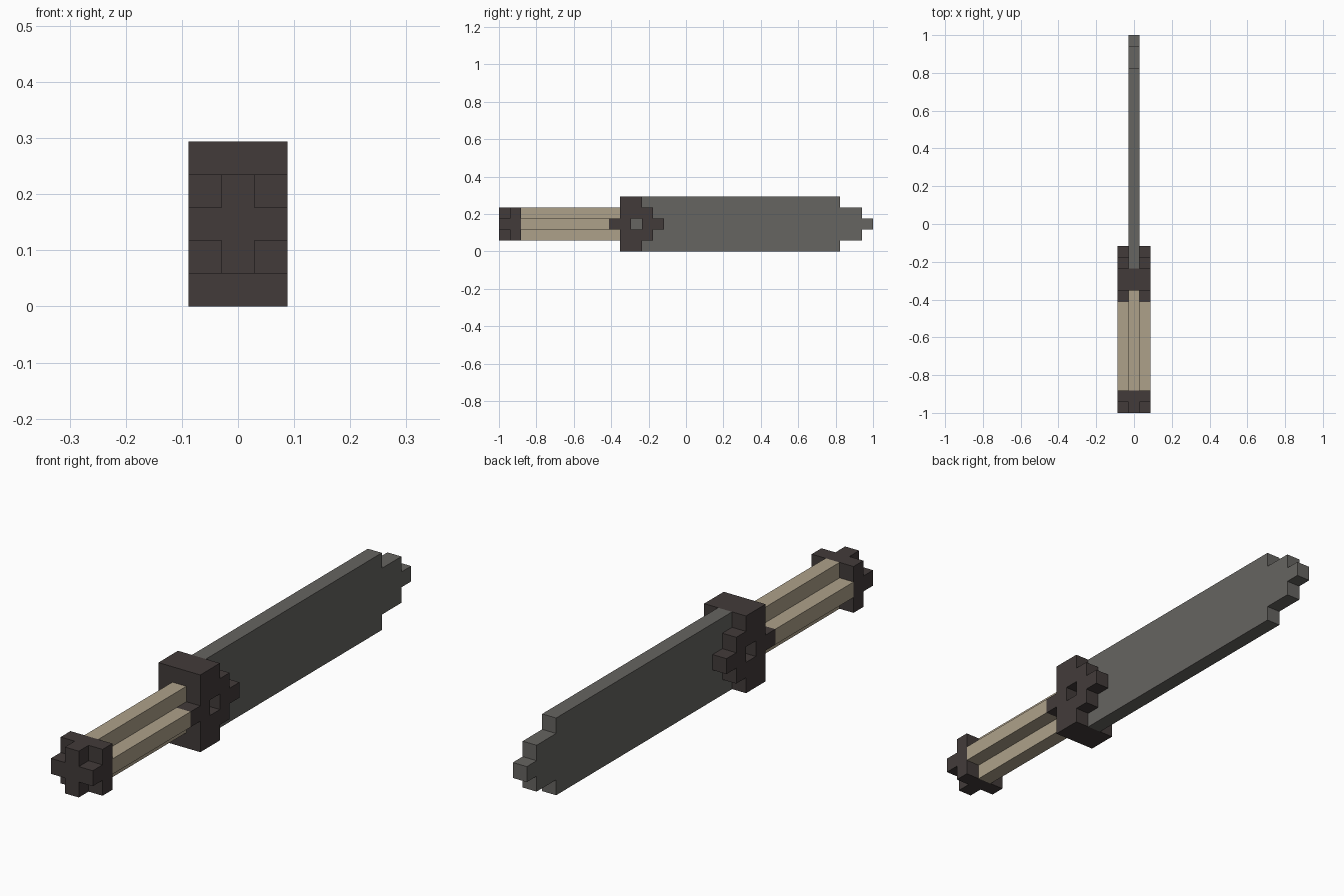
import bpy

cube = bpy.data.objects.get("Cube")
if cube:
    bpy.data.objects.remove(cube, do_unlink=True)

U = 2 / 34  # one block; all part sizes below are in blocks


def material(name, rgb):
    mat = bpy.data.materials.new(name)
    mat.use_nodes = True
    colour = (*rgb, 1)
    mat.diffuse_color = colour
    bsdf = mat.node_tree.nodes["Principled BSDF"]
    bsdf.inputs["Base Color"].default_value = colour
    bsdf.inputs["Roughness"].default_value = 0.8
    return mat


steel = material("grey steel", (0.133, 0.128, 0.119))
iron = material("dark iron", (0.055, 0.044, 0.042))
wood = material("pale wood", (0.42, 0.355, 0.253))


def slab(name, outline, x0, x1, mat):
    """Extrude the upper half of a side outline (y, z) from x0 to x1, then mirror in x and z."""
    n = len(outline)
    verts = [(x * U, y * U, z * U) for x in (x0, x1) for y, z in outline]
    faces = [list(range(n, 2 * n))[::-1]]
    if x0 > 0:  # no inner cap on the centre plane
        faces.append(list(range(n)))
    for i in range(n):
        j = (i + 1) % n
        if outline[i][1] or outline[j][1]:  # no wall on the centre plane
            faces.append([j, i, i + n, j + n])
    mesh = bpy.data.meshes.new(name)
    mesh.from_pydata(verts, [], faces)
    mesh.materials.append(mat)
    obj = bpy.data.objects.new(name, mesh)
    obj.location = (0, -1, 2.5 * U)
    bpy.context.collection.objects.link(obj)
    mirror = obj.modifiers.new("Mirror", "MIRROR")
    mirror.use_axis = (True, False, True)


def bar(y0, y1, z0, z1):
    return [(y0, z0), (y0, z1), (y1, z1), (y1, z0)]


# Blade with stepped tip, its root running into the guard
slab("blade", [(11, 0), (11, 1.5), (13, 1.5), (13, 2.5), (31, 2.5), (31, 1.5),
               (33, 1.5), (33, .5), (34, .5), (34, 0)], 0, .5, steel)

# Guard: stepped cheeks with a square window, joined above and below the blade
slab("guard_cheeks", [(10, 0), (10, .5), (11, .5), (11, 2.5), (13, 2.5), (13, 1.5),
                      (14, 1.5), (14, .5), (15, .5), (15, 0),
                      (13, 0), (13, .5), (12, .5), (12, 0)], .5, 1.5, iron)
slab("guard_bridges", bar(11, 13, 1.5, 2.5), 0, .5, iron)

# Cross-shaped grip
slab("grip_core", bar(2, 11, 0, 1.5), 0, .5, wood)
slab("grip_ridges", bar(2, 10, 0, .5), .5, 1.5, wood)

# Pommel: square plate with a cross on its end
slab("pommel_core", bar(0, 2, 0, 1.5), 0, .5, iron)
slab("pommel_sides", [(0, 0), (0, .5), (1, .5), (1, 1.5), (2, 1.5), (2, 0)], .5, 1.5, iron)
